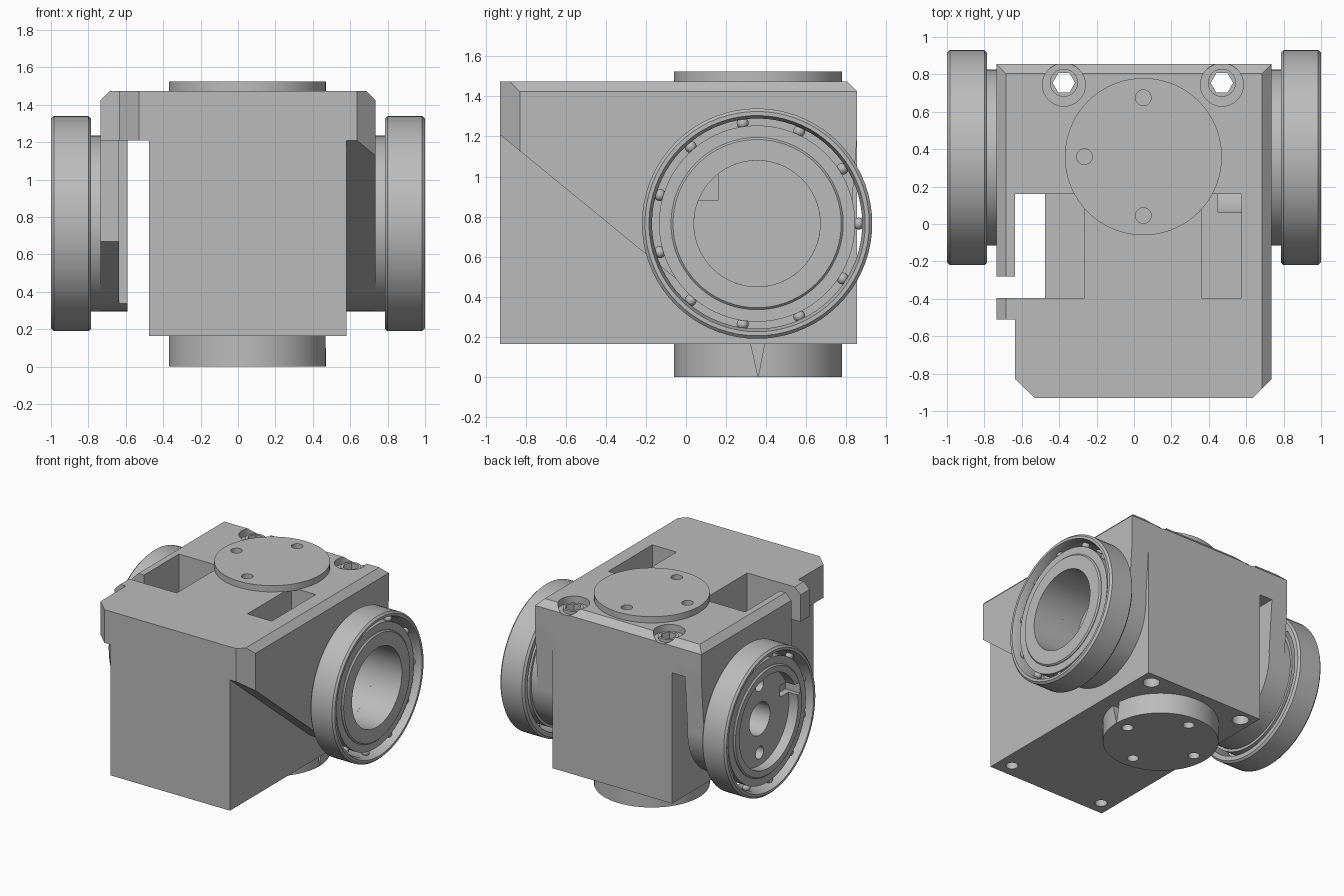
import bpy, bmesh, math
from mathutils import Vector, Matrix

cube = bpy.data.objects.get("Cube")
if cube:
    bpy.data.objects.remove(cube, do_unlink=True)

steel = bpy.data.materials.new("machined grey")
steel.use_nodes = True
GREY = (0.5, 0.5, 0.5, 1)
steel.diffuse_color = GREY
steel.node_tree.nodes["Principled BSDF"].inputs["Base Color"].default_value = GREY

AXIS_Y, AXIS_Z = 0.355, 0.765      # centre of the side bearings
HEAD = (0.05, 0.36)                # centre of the turntable


def finish(name, bm):
    bmesh.ops.recalc_face_normals(bm, faces=bm.faces)
    mesh = bpy.data.meshes.new(name)
    bm.to_mesh(mesh)
    bm.free()
    mesh.materials.append(steel)
    ob = bpy.data.objects.new(name, mesh)
    bpy.context.collection.objects.link(ob)
    return ob


def prism(name, points, axis, lo, hi, bevel=None):
    """Extrude a 2D outline: (x, y) along z, or (y, z) along x."""
    bm = bmesh.new()
    place = (lambda a, b: (a, b, lo)) if axis == "z" else (lambda a, b: (lo, a, b))
    face = bm.faces.new([bm.verts.new(place(*p)) for p in points])
    new = bmesh.ops.extrude_face_region(bm, geom=[face])["geom"]
    step = Vector((0, 0, hi - lo)) if axis == "z" else Vector((hi - lo, 0, 0))
    bmesh.ops.translate(bm, vec=step, verts=[g for g in new if isinstance(g, bmesh.types.BMVert)])
    if bevel:
        edges = [e for e in bm.edges if bevel(*[v.co for v in e.verts])]
        bmesh.ops.bevel(bm, geom=edges, offset=0.05, segments=1, affect="EDGES")
    return finish(name, bm)


def box(name, x0, x1, y0, y1, z0, z1):
    return prism(name, [(x0, y0), (x1, y0), (x1, y1), (x0, y1)], "z", z0, z1)


def circle(cx, cy, r, n=48, start=0, end=360):
    count = n if end - start == 360 else n + 1
    angles = [math.radians(start + (end - start) * i / n) for i in range(count)]
    return [(cx + r * math.cos(a), cy + r * math.sin(a)) for a in angles]


def rod(name, cx, cy, r, axis, lo, hi, n=48):
    return prism(name, circle(cx, cy, r, n), axis, lo, hi)


def lathe(name, profile, side, n=72):
    """Revolve a closed (distance, radius) profile about the bearing axis."""
    bm = bmesh.new()
    rings = [[bm.verts.new((side * x, AXIS_Y + r * math.cos(a), AXIS_Z + r * math.sin(a)))
              for x, r in profile] for a in (math.tau * i / n for i in range(n))]
    for i, ring in enumerate(rings):
        following = rings[(i + 1) % n]
        for j in range(len(profile)):
            k = (j + 1) % len(profile)
            bm.faces.new((ring[j], ring[k], following[k], following[j]))
    return finish(name, bm)


def combine(target, operation, others):
    for other in others:
        mod = target.modifiers.new("cut", "BOOLEAN")
        mod.operation, mod.object, mod.solver = operation, other, "EXACT"
        bpy.context.view_layer.objects.active = target
        bpy.ops.object.modifier_apply(modifier=mod.name)
        bpy.data.objects.remove(other, do_unlink=True)


def smooth(ob):
    bpy.ops.object.select_all(action="DESELECT")
    ob.select_set(True)
    bpy.context.view_layer.objects.active = ob
    bpy.ops.object.shade_smooth_by_angle(angle=math.radians(30))


# Main housing: core, chamfered top slab and two side cheeks
def slab_edge(a, b):
    m = (a + b) / 2
    return min(a.z, b.z) > 1.47 and (abs(m.x) > 0.73 or m.y > 0.85)


housing = box("housing", -0.475, 0.58, -0.93, 0.855, 0.165, 1.35)
slab = prism("slab", [(-0.735, -0.51), (-0.635, -0.51), (-0.635, -0.83), (-0.53, -0.93),
                      (0.635, -0.93), (0.735, -0.83), (0.735, 0.855), (-0.735, 0.855)],
             "z", 1.21, 1.475, slab_edge)
lower = circle(AXIS_Y, AXIS_Z, 0.47, 32, 230, 364) + [(0.855, 1.21), (0.855, 1.3)]
right_cheek = prism("cheek", [(-0.93, 1.3), (-0.93, 1.21)] + lower, "x", 0.5, 0.735)
corner = prism("corner", [(0.535, -1.03), (0.835, -1.03), (0.835, -0.73)], "z", 0.5, 1.3)
combine(right_cheek, "DIFFERENCE", [corner])
left_cheek = prism("cheek", [(-0.28, 1.3), (-0.28, 0.67)] + lower, "x", -0.735, -0.59)
combine(housing, "UNION", [slab, right_cheek, left_cheek])

# Pockets, the slit beside the left cheek, and the bores
cuts = [
    box("pocket", -0.475, -0.265, -0.395, 0.16, 0.88, 1.6),
    box("slit", -0.635, -0.475, -0.395, 0.16, 0.1, 1.6),
    box("notch", -0.8, -0.63, -0.395, -0.28, 1.1, 1.6),
    box("pocket", 0.36, 0.575, -0.395, 0.16, 0.88, 1.6),
    rod("bore", AXIS_Y, AXIS_Z, 0.315, "x", 0.45, 0.9, 64),
    rod("bore", AXIS_Y, AXIS_Z, 0.13, "x", -0.9, -0.3),
]
for x in (-0.375, 0.47):
    cuts += [rod("screw_hole", x, 0.755, 0.062, "z", 0, 1.6, 24),
             rod("counterbore", x, 0.745, 0.115, "z", 1.42, 1.6, 32),
             rod("dowel_hole", x, -0.82, 0.045, "z", 0.1, 0.3, 24)]
combine(housing, "DIFFERENCE", cuts)
smooth(housing)

# Screw sleeves seated in the counterbores
for x in (-0.375, 0.47):
    sleeve = rod("screw_sleeve", x, 0.755, 0.075, "z", 1.3, 1.445, 24)
    combine(sleeve, "DIFFERENCE", [rod("socket", x, 0.755, 0.06, "z", 1.2, 1.6, 6)])

# Turntable discs above and below, with bolt holes
for name, lo, hi, holes in (("top_disc", 1.47, 1.525, 3), ("base_disc", 0, 0.17, 4)):
    disc = rod(name, *HEAD, 0.42, "z", lo, hi, 72)
    drills = []
    for i in range(holes):
        a = math.pi / 2 * (i + 1)
        z0 = lo + 0.01 if holes == 3 else -0.1
        drills.append(rod("drill", HEAD[0] + 0.315 * math.cos(a), HEAD[1] + 0.315 * math.sin(a),
                          0.042, "z", z0, z0 + 0.2, 24))
    if holes == 4:
        drills.append(prism("index_mark", [(0.36, 0.0), (0.395, 0.18), (0.32, 0.18)], "x", 0.42, 0.6))
    combine(disc, "DIFFERENCE", drills)
    smooth(disc)

# Bearings on both sides
right_hub = [(0.73, 0.315), (0.73, 0.47), (0.8, 0.47), (0.8, 0.43), (0.97, 0.43),
             (0.98, 0.42), (0.98, 0.315)]
left_hub = [(0.73, 0.13), (0.73, 0.47), (0.8, 0.47), (0.8, 0.43), (0.97, 0.43),
            (0.98, 0.42), (0.98, 0.37), (0.9, 0.37), (0.9, 0.13)]
for side, label, hub_profile in ((1, "left", right_hub), (-1, "right", left_hub)):
    hub = lathe(label + "_hub", hub_profile, side)
    if side < 0:
        drills = [rod("drill", AXIS_Y, AXIS_Z + dz, 0.05, "x", -1.1, -0.8, 24) for dz in (-0.27, 0.27)]
        drills += [box("keyway", -1.0, -0.85, -0.04, 0.1, 0.84, 0.93)]
        combine(hub, "DIFFERENCE", drills)
    smooth(hub)
    outer = [(0.785, 0.525), (0.785, 0.56), (0.8, 0.575), (0.985, 0.575), (1.0, 0.56),
             (1.0, 0.54), (0.96, 0.525)]
    inner = [(0.79, 0.43), (0.79, 0.49), (0.965, 0.49), (0.965, 0.43)]
    smooth(lathe(label + "_outer_race", outer, side))
    smooth(lathe(label + "_inner_race", inner, side))
    balls = bmesh.new()
    for i in range(11):
        a = math.tau * i / 11
        spot = Vector((side * 0.93, AXIS_Y + 0.507 * math.cos(a), AXIS_Z + 0.507 * math.sin(a)))
        bmesh.ops.create_uvsphere(balls, u_segments=12, v_segments=8, radius=0.03,
                                  matrix=Matrix.Translation(spot))
    smooth(finish(label + "_bearing_balls", balls))
